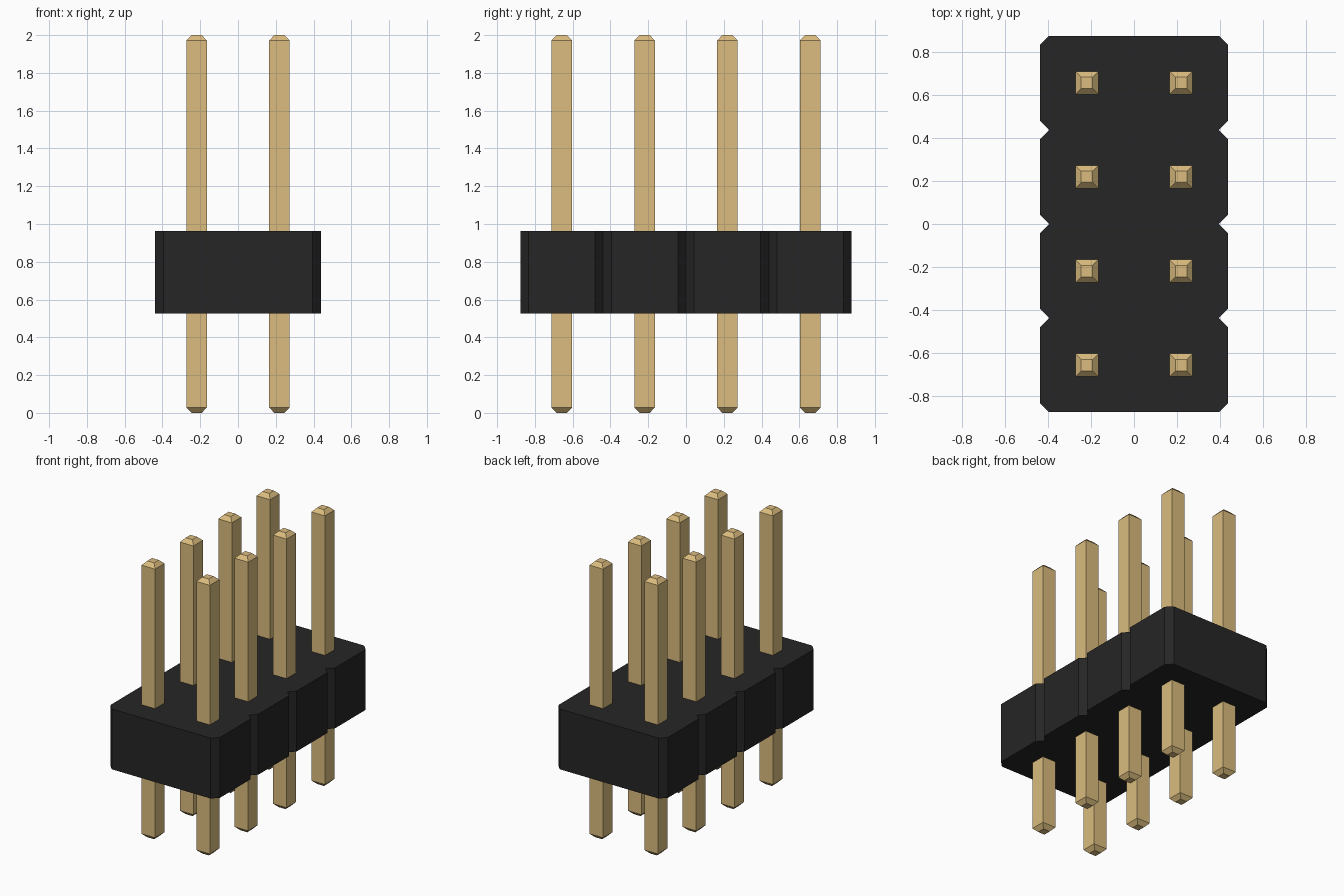
import bpy, bmesh

if "Cube" in bpy.data.objects:
    bpy.data.objects.remove(bpy.data.objects["Cube"])

PITCH = 0.4386
ROWS = 4
HALF_X = 0.4386
CUT = 0.043            # chamfer of corners and side notches
Z0, Z1 = 0.525, 0.962  # housing bottom and top


def material(name, color):
    m = bpy.data.materials.new(name)
    m.diffuse_color = (*color, 1)
    m.use_nodes = True
    m.node_tree.nodes["Principled BSDF"].inputs["Base Color"].default_value = m.diffuse_color
    return m


def add_object(name, bm, mat):
    bmesh.ops.recalc_face_normals(bm, faces=bm.faces)
    mesh = bpy.data.meshes.new(name)
    bm.to_mesh(mesh)
    bm.free()
    mesh.materials.append(mat)
    obj = bpy.data.objects.new(name, mesh)
    bpy.context.collection.objects.link(obj)
    return obj


black = material("black_plastic", (0.019, 0.019, 0.019))
gold = material("gold_metal", (0.708, 0.504, 0.21))

# Housing: notched outline, one bay per row, extruded upwards
right = []
for i in range(ROWS):
    y = (i - ROWS / 2) * PITCH
    right += [(HALF_X - CUT, y), (HALF_X, y + CUT), (HALF_X, y + PITCH - CUT)]
right.append((HALF_X - CUT, ROWS / 2 * PITCH))
outline = right + [(-x, y) for x, y in reversed(right)]

bm = bmesh.new()
base = bm.faces.new([bm.verts.new((x, y, Z0)) for x, y in outline])
top = bmesh.ops.extrude_face_region(bm, geom=[base], use_keep_orig=True)["geom"]
bmesh.ops.translate(bm, vec=(0, 0, Z1 - Z0),
                    verts=[v for v in top if isinstance(v, bmesh.types.BMVert)])
add_object("housing", bm, black)


# Pin: stacked square sections with tapered tips
def pin_mesh():
    bm = bmesh.new()
    rings = []
    for z, h in [(0, 0.027), (0.028, 0.054), (1.972, 0.054), (2, 0.027)]:
        rings.append([bm.verts.new((sx * h, sy * h, z))
                      for sx, sy in [(-1, -1), (1, -1), (1, 1), (-1, 1)]])
    for a, b in zip(rings, rings[1:]):
        for i in range(4):
            j = (i + 1) % 4
            bm.faces.new((a[i], a[j], b[j], b[i]))
    bm.faces.new(rings[0])
    bm.faces.new(rings[-1])
    return bm


# Two columns of pins through the housing
first = add_object("pin_1", pin_mesh(), gold)
for n in range(2 * ROWS):
    pin = first if n == 0 else first.copy()
    if n:
        pin.name = f"pin_{n + 1}"
        bpy.context.collection.objects.link(pin)
    pin.location = ((n % 2 - 0.5) * PITCH, (n // 2 - (ROWS - 1) / 2) * PITCH, 0)
